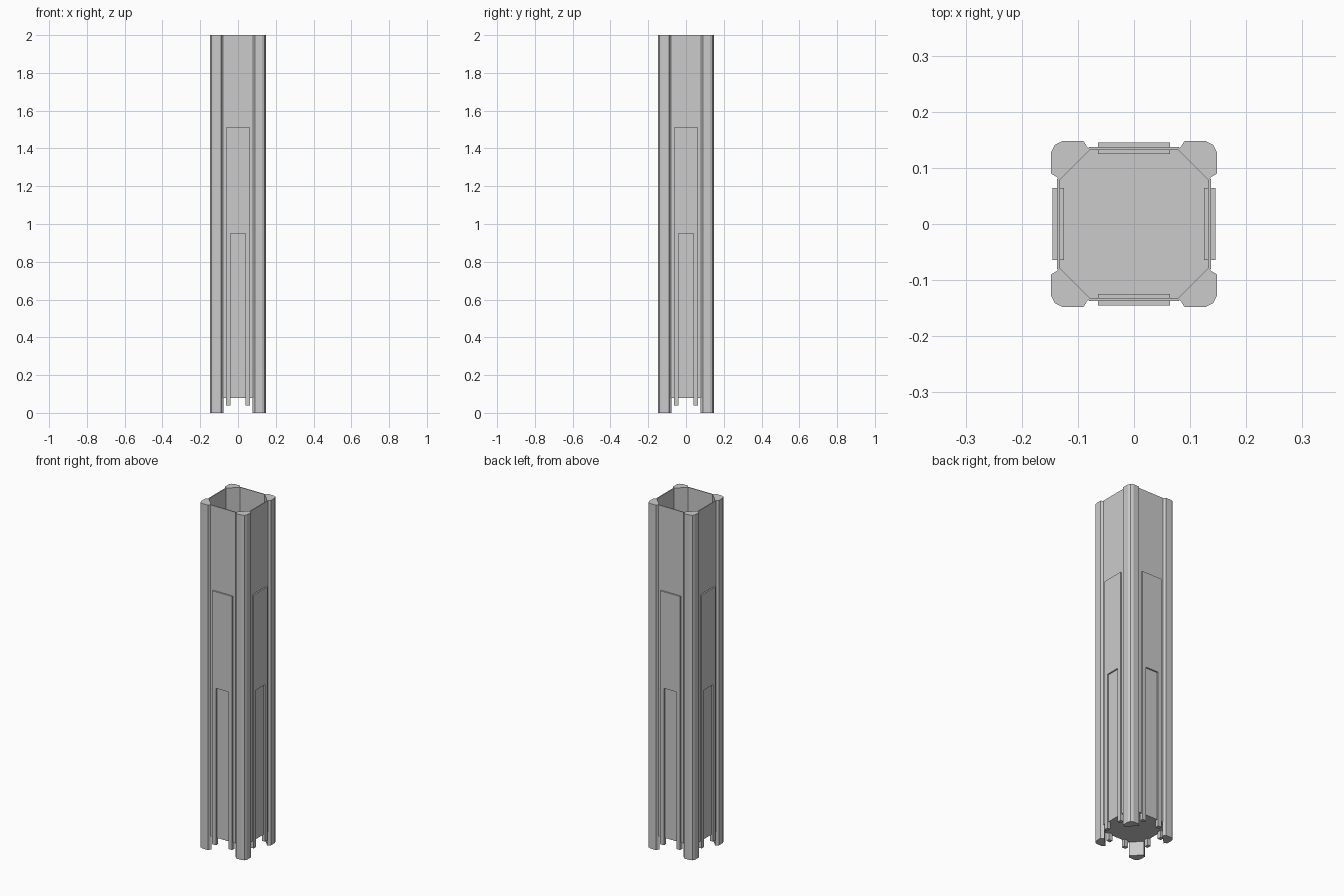
import bpy, bmesh
from math import pi
from mathutils import Matrix

if "Cube" in bpy.data.objects:
    bpy.data.objects.remove(bpy.data.objects["Cube"])


def prism(name, points, to_3d, offset, turn=0):
    """Extrude a flat outline by an offset and turn it about z."""
    bm = bmesh.new()
    face = bm.faces.new([bm.verts.new(to_3d(a, b)) for a, b in points])
    grown = bmesh.ops.extrude_face_region(bm, geom=[face])["geom"]
    moved = [v for v in grown if isinstance(v, bmesh.types.BMVert)]
    bmesh.ops.translate(bm, vec=offset, verts=moved)
    bmesh.ops.recalc_face_normals(bm, faces=bm.faces)
    bm.transform(Matrix.Rotation(turn, 4, "Z"))
    mesh = bpy.data.meshes.new(name)
    bm.to_mesh(mesh)
    bm.free()
    obj = bpy.data.objects.new(name, mesh)
    bpy.context.collection.objects.link(obj)
    return obj


# Corner post section: half outline, mirrored across the diagonal
half = [(0.133, 0.078), (0.138, 0.084), (0.148, 0.09), (0.148, 0.127), (0.141, 0.141)]
post = half + [(y, x) for x, y in reversed(half[:-1])]

# Thin wall between posts, and the raised two-legged frame on it (x, z outlines)
wall = [(-0.08, 0.08), (0.08, 0.08), (0.08, 2.0), (-0.08, 2.0)]
frame = [(-0.064, 0.04), (-0.04, 0.04), (-0.04, 0.95), (0.04, 0.95),
         (0.04, 0.04), (0.064, 0.04), (0.064, 1.51), (-0.064, 1.51)]

for i, side in enumerate(("front", "right", "back", "left")):
    turn = i * pi / 2
    prism(f"corner_post_{i + 1}", post, lambda x, y: (x, y, 0), (0, 0, 2.0), turn)
    prism(f"{side}_wall", wall, lambda x, z: (x, -0.137, z), (0, 0.005, 0), turn)
    prism(f"{side}_frame", frame, lambda x, z: (x, -0.145, z), (0, 0.02, 0), turn)

# Octagonal floor closing the bottom of the hollow shaft
a, b = 0.133, 0.078
floor = [(a, -b), (a, b), (b, a), (-b, a), (-a, b), (-a, -b), (-b, -a), (b, -a)]
prism("floor", floor, lambda x, y: (x, y, 0.08), (0, 0, 0.005))
